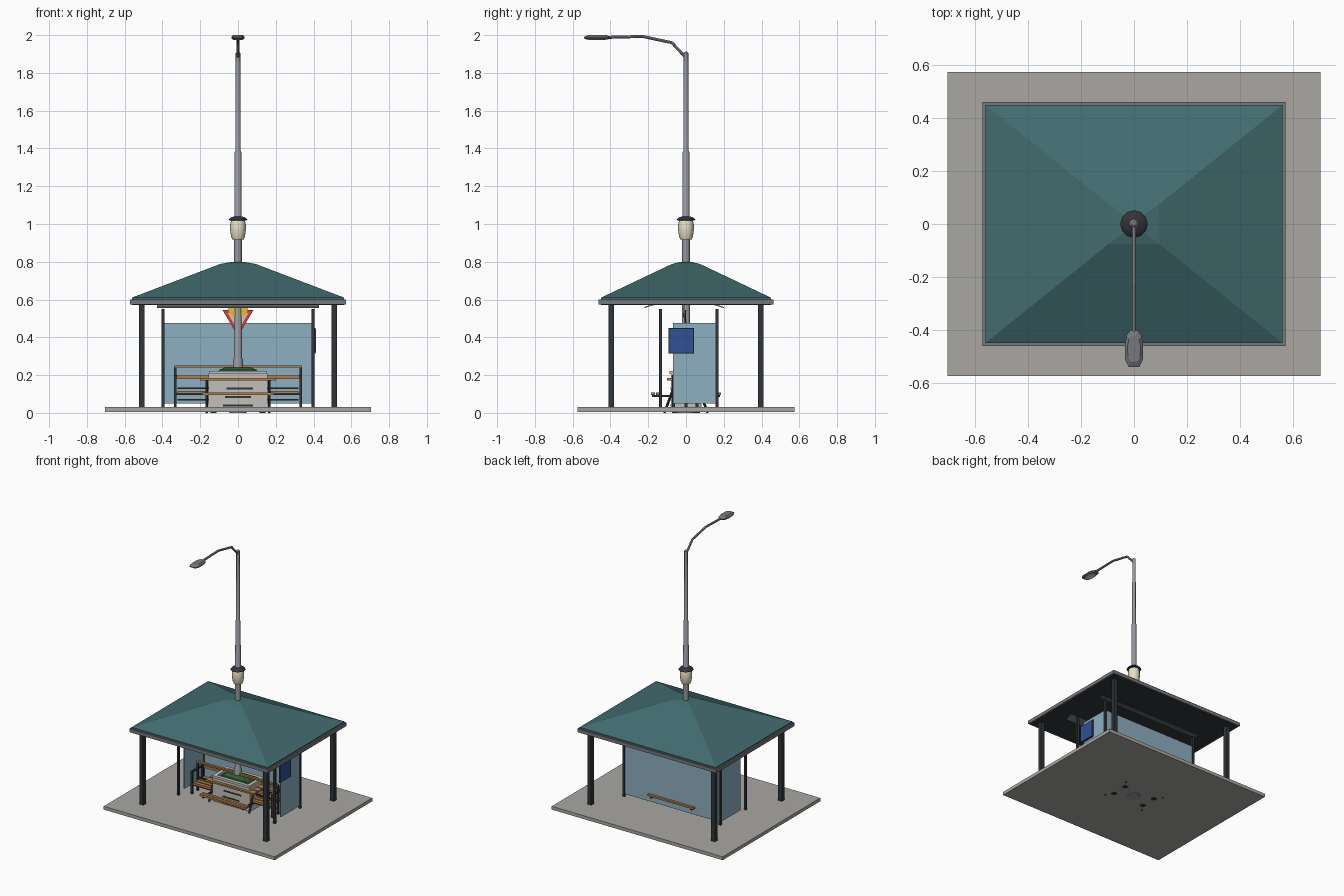
import bpy, bmesh, math
from mathutils import Vector

if "Cube" in bpy.data.objects:
    bpy.data.objects.remove(bpy.data.objects["Cube"])

def material(name, c):
    m = bpy.data.materials.new(name)
    m.diffuse_color = (*c, 1)
    m.use_nodes = True
    m.node_tree.nodes["Principled BSDF"].inputs["Base Color"].default_value = m.diffuse_color
    return m

TEAL = material("teal", (0.055, 0.15, 0.16))
DARK = material("dark", (0.03, 0.035, 0.04))
STEEL = material("steel", (0.30, 0.32, 0.35))
FASCIA = material("fascia", (0.18, 0.19, 0.2))
STONE = material("stone", (0.40, 0.39, 0.36))
PALE = material("pale", (0.55, 0.53, 0.49))
GLASS = material("glass", (0.27, 0.43, 0.53))
WOOD = material("wood", (0.42, 0.21, 0.07))
BLUE = material("blue", (0.03, 0.08, 0.30))
CREAM = material("cream", (0.8, 0.74, 0.55))
RED = material("red", (0.7, 0.05, 0.03))
WHITE = material("white", (0.85, 0.85, 0.85))
YELLOW = material("yellow", (0.85, 0.5, 0.03))
GREEN = material("green", (0.03, 0.11, 0.04))

def make(name, bm, mat, smooth=False):
    bmesh.ops.recalc_face_normals(bm, faces=bm.faces)
    me = bpy.data.meshes.new(name)
    bm.to_mesh(me)
    bm.free()
    ob = bpy.data.objects.new(name, me)
    bpy.context.collection.objects.link(ob)
    me.materials.append(mat)
    if smooth:
        bpy.context.view_layer.objects.active = ob
        ob.select_set(True)
        bpy.ops.object.shade_smooth_by_angle(angle=math.radians(35))
        ob.select_set(False)
    return ob

def loft(name, rings, mat, smooth=False):
    bm = bmesh.new()
    vs = [[bm.verts.new(p) for p in r] for r in rings]
    n = len(vs[0])
    for a, b in zip(vs, vs[1:]):
        for i in range(n):
            j = (i + 1) % n
            bm.faces.new((a[i], a[j], b[j], b[i]))
    bm.faces.new(vs[0])
    bm.faces.new(vs[-1])
    return make(name, bm, mat, smooth)

def rect(x, y, z):
    return [(-x, -y, z), (x, -y, z), (x, y, z), (-x, y, z)]

def box(name, x0, x1, y0, y1, z0, z1, mat):
    return loft(name, [[(x0, y0, z), (x1, y0, z), (x1, y1, z), (x0, y1, z)]
                       for z in (z0, z1)], mat)

def lathe(name, profile, mat, n=12):
    return loft(name, [[(r * math.cos(t * math.tau / n), r * math.sin(t * math.tau / n), z)
                        for t in range(n)] for r, z in profile], mat, True)

def tube(name, pts, r, mat, n=8):
    # pipe along a path lying in a plane of constant x
    rings = []
    pts = [Vector(p) for p in pts]
    for i, p in enumerate(pts):
        d = (pts[min(i + 1, len(pts) - 1)] - pts[max(i - 1, 0)]).normalized()
        u = Vector((1, 0, 0))
        v = d.cross(u)
        rings.append([p + r * (math.cos(a) * u + math.sin(a) * v)
                      for a in (k * math.tau / n for k in range(n))])
    return loft(name, rings, mat)

def plate(name, pts, y0, y1, mat):
    return loft(name, [[(x, y, z) for x, z in pts] for y in (y0, y1)], mat)

# pavilion
box("paving_slab", -.705, .705, -.575, .575, .005, .03, STONE)
for sx in (-1, 1):
    for sy in (-1, 1):
        x, y = sx * .51, sy * .395
        box("pavilion_post", x - .015, x + .015, y - .015, y + .015, .03, .58, DARK)
box("roof_fascia", -.573, .573, -.462, .462, .575, .6, FASCIA)
box("roof_soffit", -.56, .56, -.45, .45, .572, .578, DARK)
loft("hip_roof", [rect(.562, .45, .6), rect(.562, .45, .61), rect(.095, .075, .788),
                  rect(.04, .035, .798)], TEAL)

# bus shelter
for sx in (-1, 1):
    for y in (-.135, .163):
        x = sx * .397
        box("shelter_post", x - .008, x + .008, y - .008, y + .008, .03, .55, DARK)
    box("side_glass", sx * .397 - .003, sx * .397 + .003, -.07, .157, .05, .475, GLASS)
box("rear_glass", -.39, .39, .16, .166, .05, .475, GLASS)
arc = [(-.01 + .21 * t / 5, .592 - .037 * (t / 5) ** 2) for t in range(-5, 6)]
loft("shelter_roof", [[(x, y, z) for y, z in arc] + [(x, y, z + .006) for y, z in arc[::-1]]
                      for x in (-.43, .43)], FASCIA)
box("map_frame", .401, .409, -.092, .042, .315, .45, DARK)
box("map_panel", .409, .413, -.087, .037, .32, .445, BLUE)

# street lamp
lathe("lamp_pole", [(.045, 0), (.045, .04), (.026, .05), (.026, .28), (.022, .29), (.018, 1.38),
                    (.013, 1.39), (.012, 1.905), (.005, 1.912)], STEEL)
tube("lamp_arm", [(0, 0, 1.88), (0, -.075, 1.96), (0, -.23, 1.993), (0, -.42, 1.988)], .008, STEEL)
outline = [(.012, -.4), (.028, -.42), (.035, -.46), (.033, -.515), (.02, -.54)]
outline += [(-x, y) for x, y in outline[::-1]]
loft("lamp_head", [[(x * s, -.47 + (y + .47) * s, z) for x, y in outline]
                   for s, z in ((.85, 1.978), (1, 1.984), (1, 1.99), (.7, 2.0))], FASCIA)
loft("lamp_lens", [[(x * .65, -.475 + (y + .475) * .65, z) for x, y in outline]
                   for z in (1.975, 1.98)], CREAM)

# post lantern
lathe("lantern_post", [(.022, .03), (.02, .92)], STEEL)
lathe("lantern_globe", [(.03, .918), (.037, .935), (.042, .97), (.041, 1.0), (.035, 1.022)], CREAM)
lathe("lantern_cap", [(.035, 1.018), (.052, 1.021), (.04, 1.034), (.018, 1.041)], DARK)

# warning signs
plate("triangle_sign_border", [(-.082, .545), (.082, .545), (0, .405)], -.006, 0, RED)
plate("triangle_sign_face", [(-.056, .53), (.056, .53), (0, .435)], -.008, -.006, WHITE)
plate("yellow_sign", [(.052 * math.cos(a), .55 + .048 * math.sin(a))
                      for a in (k * math.tau / 12 for k in range(12))], -.012, -.008, YELLOW)

# planter with hedge
box("planter_box", -.155, .155, -.08, .08, .02, .205, PALE)
for sx in (-1, 1):
    box("planter_rim_end", sx * .14 - .014, sx * .14 + .014, -.088, .088, .205, .222, PALE)
    box("planter_rim_side", -.14, .14, sx * .076 - .012, sx * .076 + .012, .205, .222, PALE)
    for x in (-.13, .13):
        box("planter_foot", x - .015, x + .015, sx * .06 - .015, sx * .06 + .015, 0, .02, DARK)
    for i, z in enumerate((.04, .085, .13, .18)):
        y = sx * .081
        box("planter_slot", -.08 + .01 * i, .08 - .01 * (i % 2), y - .002, y + .002, z - .005, z + .005, DARK)
loft("hedge", [rect(.12, .06, .2), rect(.1, .055, .228), rect(.07, .035, .24)], GREEN)

# picnic table
for k in range(4):
    y = -.078 + k * .052
    box("table_plank", -.2, .2, y - .022, y + .022, .172, .184, WOOD)
for sy in (-1, 1):
    for k in (0, 1):
        y = sy * (.15 + .024 * k)
        box("picnic_seat_plank", -.19, .19, y - .01, y + .01, .095, .108, WOOD)
for x in (-.165, .165):
    box("picnic_crossbar", x - .006, x + .006, -.18, .18, .083, .095, DARK)
    for sy in (-1, 1):
        tube("picnic_leg", [(x, sy * .05, .172), (x, sy * .115, 0)], .007, DARK, 4)

# long bench
for k in range(4):
    y = -.06 + k * .035
    box("bench_seat_slat", -.32, .32, y - .013, y + .013, .105, .117, WOOD)
box("bench_back_rail", -.335, .335, -.012, .006, .24, .252, WOOD)
box("bench_back_slat", -.33, .33, .055, .065, .18, .198, WOOD)
for sx in (-1, 1):
    x = sx * .332
    for y in (-.066, 0, .058):
        box("bench_leg", x - .007, x + .007, y - .007, y + .007, .03, .245 if y == 0 else .2, DARK)
    box("bench_arm", x - .008, x + .008, -.07, .066, .19, .2, DARK)
for y in (-.066, .058):
    box("bench_bearer", -.33, .33, y - .006, y + .006, .095, .105, DARK)
for z in (.07, .13):
    box("bench_brace", -.32, .32, -.008, .004, z - .004, z + .004, DARK)
